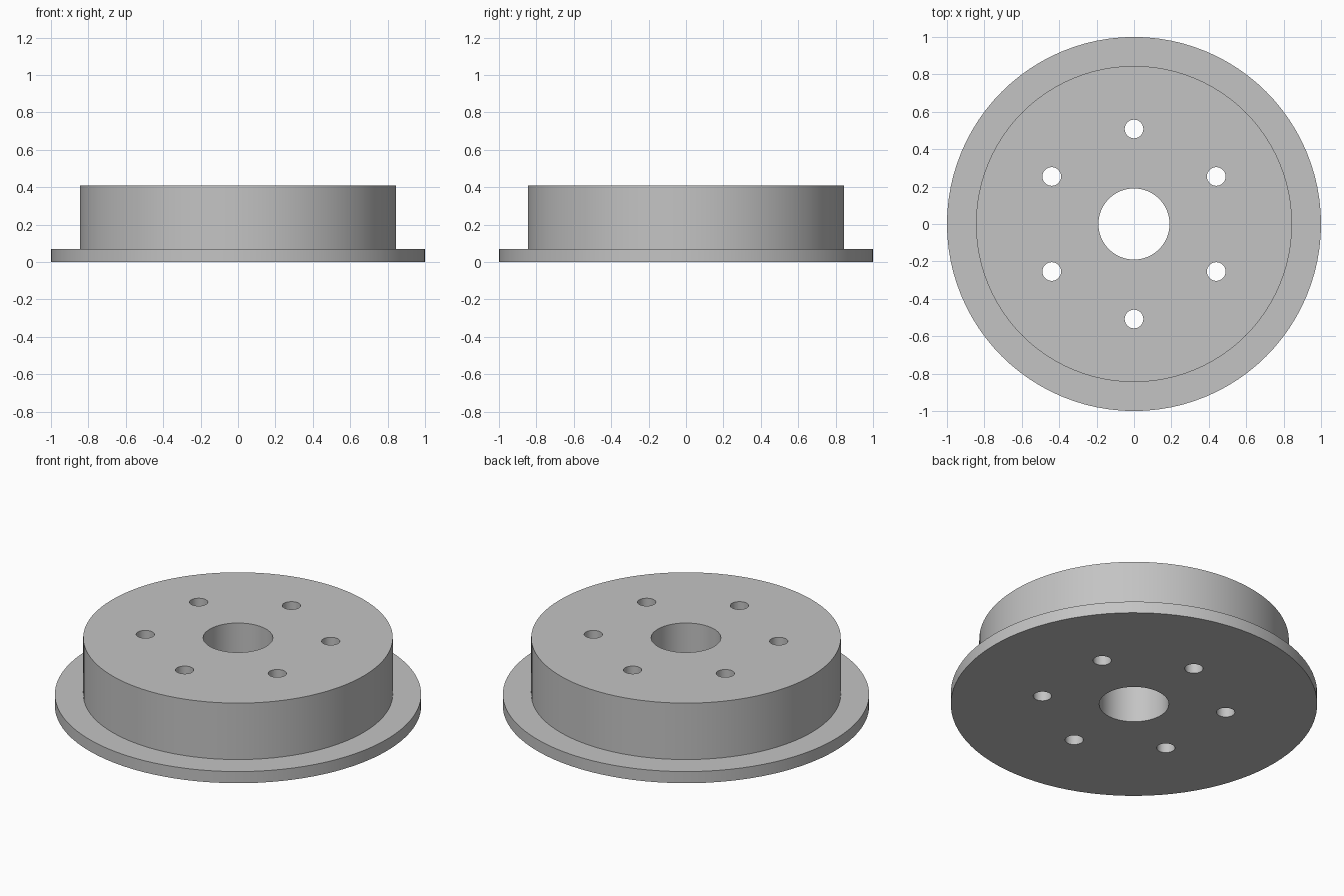
import bpy
import bmesh
import math

default = bpy.data.objects.get("Cube")
if default:
    bpy.data.objects.remove(default, do_unlink=True)

SEGMENTS = 96
HEIGHT, FLANGE_TOP = 0.41, 0.07
BORE_R, BODY_R, FLANGE_R = 0.19, 0.845, 1.0
BOLT_R, BOLT_CIRCLE, BOLT_COUNT = 0.05, 0.508, 6

grey = bpy.data.materials.new("light grey metal")
colour = (0.55, 0.55, 0.55, 1.0)
grey.use_nodes = True
grey.diffuse_color = colour
grey.node_tree.nodes["Principled BSDF"].inputs["Base Color"].default_value = colour


def make_object(name, bm):
    mesh = bpy.data.meshes.new(name)
    bmesh.ops.recalc_face_normals(bm, faces=bm.faces[:])
    bm.to_mesh(mesh)
    bm.free()
    mesh.materials.append(grey)
    obj = bpy.data.objects.new(name, mesh)
    bpy.context.collection.objects.link(obj)
    return obj


# Flanged hub with a central bore, turned from its half section
section = [(BORE_R, 0), (FLANGE_R, 0), (FLANGE_R, FLANGE_TOP),
           (BODY_R, FLANGE_TOP), (BODY_R, HEIGHT), (BORE_R, HEIGHT)]
bm = bmesh.new()
rings = []
for i in range(SEGMENTS):
    a = math.tau * i / SEGMENTS
    rings.append([bm.verts.new((r * math.cos(a), r * math.sin(a), z)) for r, z in section])
for i, ring in enumerate(rings):
    after = rings[(i + 1) % SEGMENTS]
    for j in range(len(section)):
        k = (j + 1) % len(section)
        bm.faces.new((ring[j], after[j], after[k], ring[k]))
hub = make_object("flanged_hub", bm)

# Bolt holes drilled through on a circle, starting at the back
bm = bmesh.new()
for i in range(BOLT_COUNT):
    a = math.pi / 2 + math.tau * i / BOLT_COUNT
    made = bmesh.ops.create_cone(bm, cap_ends=True, segments=32, radius1=BOLT_R,
                                 radius2=BOLT_R, depth=HEIGHT * 2)
    bmesh.ops.translate(bm, verts=made["verts"], vec=(
        BOLT_CIRCLE * math.cos(a), BOLT_CIRCLE * math.sin(a), HEIGHT / 2))
drills = make_object("bolt_hole_cutter", bm)
drills.hide_render = True

cut = hub.modifiers.new("bolt holes", "BOOLEAN")
cut.operation = "DIFFERENCE"
cut.solver = "EXACT"
cut.object = drills
bpy.ops.object.select_all(action="DESELECT")
hub.select_set(True)
bpy.context.view_layer.objects.active = hub
bpy.ops.object.modifier_apply(modifier=cut.name)
bpy.data.objects.remove(drills, do_unlink=True)

# Smooth round walls with crisp rims
bpy.ops.object.shade_smooth_by_angle(angle=math.radians(30))
